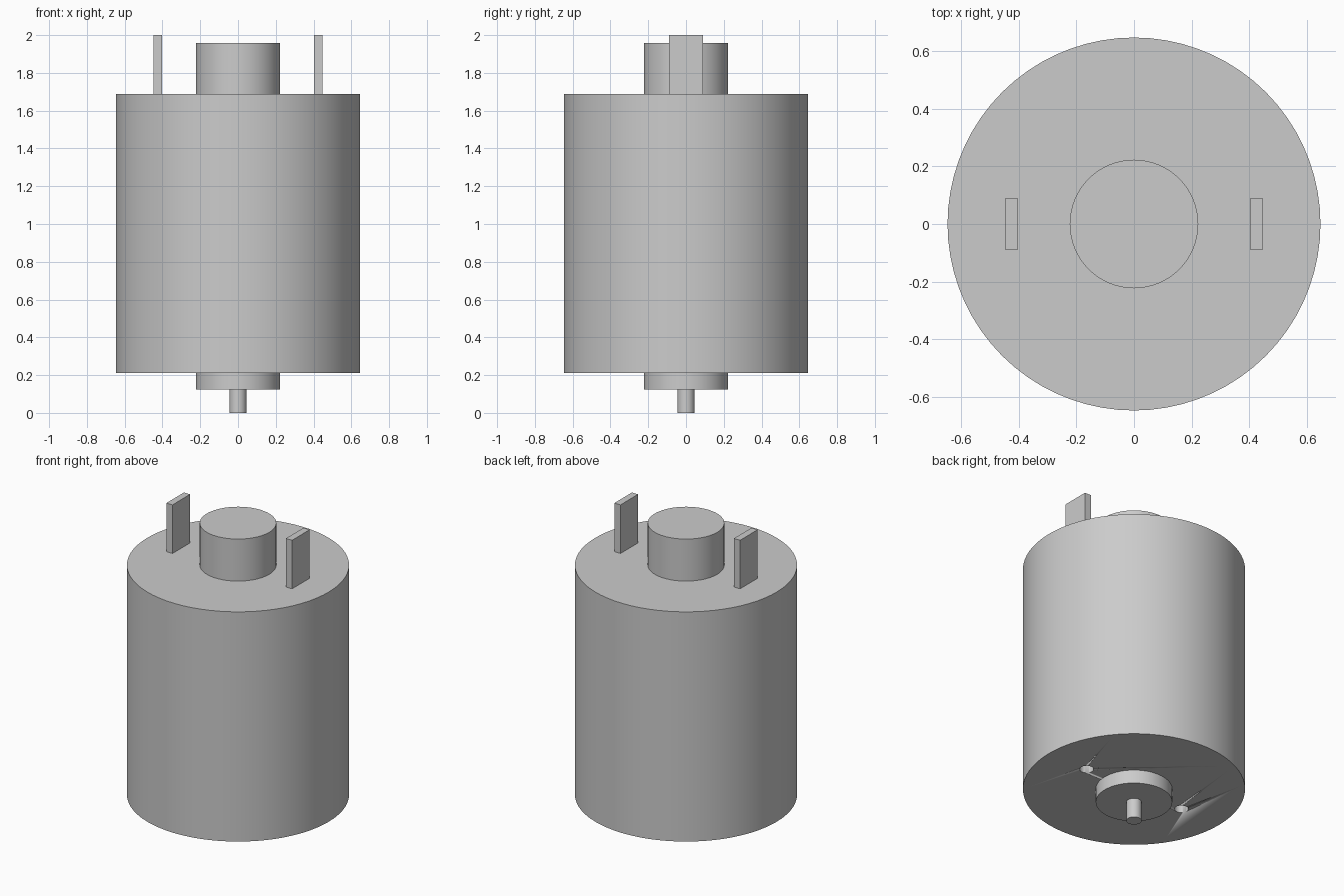
import bpy

if "Cube" in bpy.data.objects:
    bpy.data.objects.remove(bpy.data.objects["Cube"], do_unlink=True)

# Single grey metal
metal = bpy.data.materials.new("grey metal")
metal.use_nodes = True
GREY = (0.6, 0.6, 0.6, 1)
metal.diffuse_color = GREY
metal.node_tree.nodes["Principled BSDF"].inputs["Base Color"].default_value = GREY


def cylinder(name, radius, bottom, top, x=0, sides=64):
    bpy.ops.mesh.primitive_cylinder_add(
        vertices=sides, radius=radius, depth=top - bottom,
        location=(x, 0, (bottom + top) / 2))
    obj = bpy.context.object
    obj.name = name
    obj.data.materials.append(metal)
    bpy.ops.object.shade_smooth_by_angle()
    return obj


def box(name, size, location):
    bpy.ops.mesh.primitive_cube_add(size=1, location=location)
    obj = bpy.context.object
    obj.name = name
    obj.scale = size
    bpy.ops.object.transform_apply(location=False, rotation=False, scale=True)
    obj.data.materials.append(metal)
    return obj


BODY_BOTTOM, BODY_TOP = 0.212, 1.688

# Main can
body = cylinder("motor_body", 0.647, BODY_BOTTOM, BODY_TOP, sides=72)

# Two blind mounting holes in the underside
for side in (-1, 1):
    cutter = cylinder("hole_cutter", 0.041, BODY_BOTTOM - 0.05,
                      BODY_BOTTOM + 0.12, x=side * 0.36, sides=32)
    cutter.hide_render = True
    cut = body.modifiers.new("mounting_hole", 'BOOLEAN')
    cut.operation = 'DIFFERENCE'
    cut.solver = 'EXACT'
    cut.object = cutter
    bpy.context.view_layer.objects.active = body
    bpy.ops.object.modifier_apply(modifier=cut.name)
    bpy.data.objects.remove(cutter, do_unlink=True)

# Bearing housings and output shaft
cylinder("rear_boss", 0.223, BODY_TOP, 1.958)
cylinder("front_collar", 0.223, 0.125, BODY_BOTTOM)
cylinder("shaft", 0.045, 0, 0.125, sides=32)

# Electrical terminals
for side, name in ((-1, "right_terminal"), (1, "left_terminal")):
    box(name, (0.044, 0.178, 2 - BODY_TOP),
        (side * 0.425, 0, (2 + BODY_TOP) / 2))
